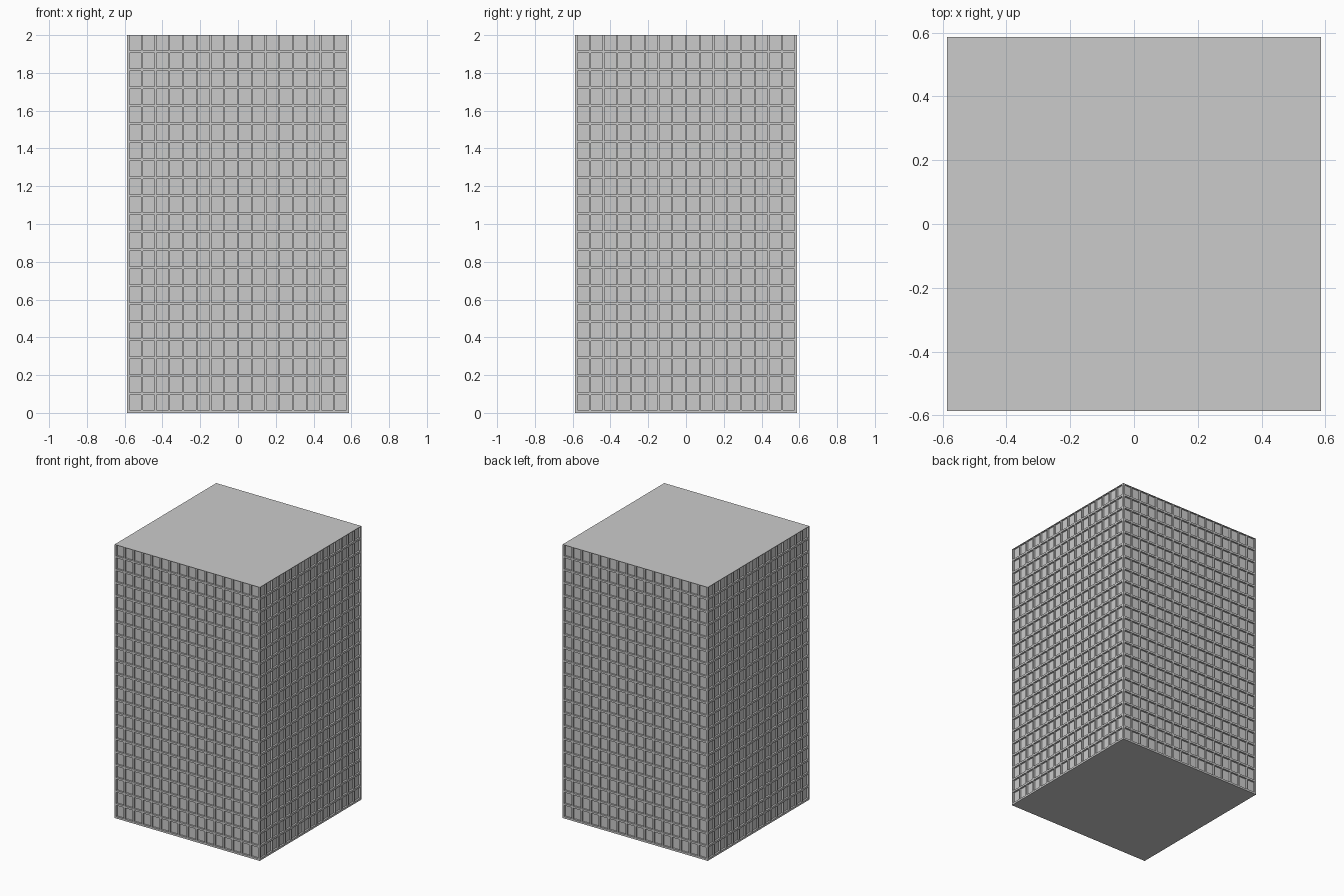
import bpy, bmesh
from mathutils import Matrix, Vector
from math import pi

if "Cube" in bpy.data.objects:
    bpy.data.objects.remove(bpy.data.objects["Cube"])

HALF = 0.587        # half width of the tower
HEIGHT = 2.0
FLOORS, BAYS = 21, 16
PITCH = HEIGHT / FLOORS
SLAB = 0.014        # height of the floor bands
DEPTH = 0.013       # window recess
POST = 0.010        # width of a mullion
CAP = 0.003         # thin roof edge


def add_box(bm, lo, hi, rot=Matrix.Identity(4)):
    lo, hi = Vector(lo), Vector(hi)
    size = hi - lo
    m = rot @ Matrix.Translation((lo + hi) / 2) @ Matrix.Diagonal((*size, 1))
    bmesh.ops.create_cube(bm, size=1, matrix=m)


def add_ring(bm, outer, inner, z0, z1):
    """Square band: outer wall plus top and bottom rims."""
    corners = [(-1, -1), (1, -1), (1, 1), (-1, 1)]
    loops = [[bm.verts.new((x * r, y * r, z)) for x, y in corners]
             for r, z in ((inner, z0), (outer, z0), (outer, z1), (inner, z1))]
    for a, b in zip(loops, loops[1:]):
        for i in range(4):
            j = (i + 1) % 4
            bm.faces.new((a[i], a[j], b[j], b[i]))


def finish(bm, name):
    mesh = bpy.data.meshes.new(name)
    bm.to_mesh(mesh)
    bm.free()
    obj = bpy.data.objects.new(name, mesh)
    bpy.context.collection.objects.link(obj)
    return obj


# Glazed core: the recessed window plane, roof and underside
inner = HALF - DEPTH
bm = bmesh.new()
add_box(bm, (-inner, -inner, 0), (inner, inner, HEIGHT))
finish(bm, "window_core")

# Floor bands and thin roof edge
bm = bmesh.new()
for k in range(FLOORS):
    add_ring(bm, HALF, inner, k * PITCH, k * PITCH + SLAB)
add_ring(bm, HALF, inner, HEIGHT - CAP, HEIGHT)
finish(bm, "floor_bands")

# Mullions between the bands on all four sides, with a square post per corner
bm = bmesh.new()
step = (2 * HALF - POST) / BAYS
for side in range(4):
    rot = Matrix.Rotation(side * pi / 2, 4, 'Z')
    for k in range(FLOORS):
        z0 = k * PITCH + SLAB
        z1 = (k + 1) * PITCH - (CAP if k == FLOORS - 1 else 0)
        for i in range(BAYS):
            x = -HALF + i * step
            w = DEPTH if i == 0 else POST
            add_box(bm, (x, -HALF, z0), (x + w, -inner, z1), rot)
finish(bm, "mullions")
